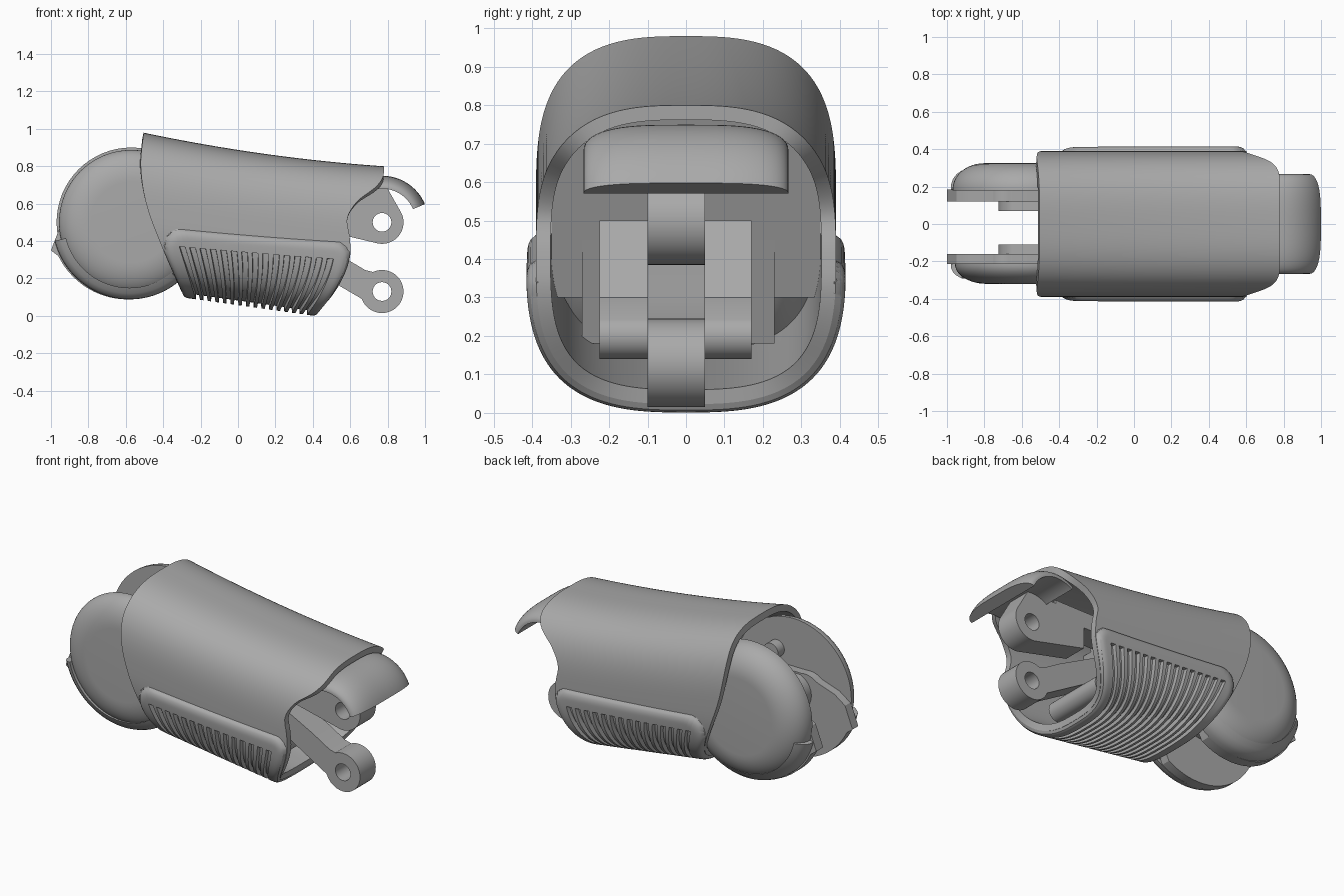
import bpy, bmesh, math

cube = bpy.data.objects.get("Cube")
if cube:
    bpy.data.objects.remove(cube, do_unlink=True)

grey = bpy.data.materials.new("plain grey")
grey.use_nodes = True
grey.diffuse_color = (0.4, 0.4, 0.4, 1)
grey.node_tree.nodes["Principled BSDF"].inputs["Base Color"].default_value = (0.4, 0.4, 0.4, 1)

WIDTH, POWER = 0.39, 2.9


def to_mesh(obj):
    """Select only this object and apply its curve or modifiers."""
    bpy.ops.object.select_all(action='DESELECT')
    obj.select_set(True)
    bpy.context.view_layer.objects.active = obj
    bpy.ops.object.convert(target='MESH')
    return bpy.context.view_layer.objects.active


def finish(obj):
    """Assign the colour and smooth everything but the sharp edges."""
    obj = to_mesh(obj)
    obj.data.materials.clear()
    obj.data.materials.append(grey)
    bpy.ops.object.shade_smooth_by_angle(angle=math.radians(32))


def grid(name, rows, wrap=False, caps=False, wall=0):
    """Skin a list of equally long point rows."""
    bm = bmesh.new()
    vs = [[bm.verts.new(p) for p in row] for row in rows]
    n = len(vs[0])
    for a, b in zip(vs, vs[1:]):
        for j in range(n if wrap else n - 1):
            k = (j + 1) % n
            bm.faces.new((a[j], a[k], b[k], b[j]))
    if caps:
        bm.faces.new(vs[0])
        bm.faces.new(vs[-1])
        bmesh.ops.recalc_face_normals(bm, faces=bm.faces)
    mesh = bpy.data.meshes.new(name)
    bm.to_mesh(mesh)
    bm.free()
    obj = bpy.data.objects.new(name, mesh)
    bpy.context.collection.objects.link(obj)
    if wall:
        solid = obj.modifiers.new("wall", 'SOLIDIFY')
        solid.thickness, solid.offset = wall, -1
    finish(obj)


def arc(cx, cz, r, a, b, n=32):
    angles = [math.radians(a + (b - a) * i / n) for i in range(n + 1)]
    return [(cx + r * math.cos(t), cz + r * math.sin(t)) for t in angles]


def plate(name, outline, y0, y1, hole=None):
    """Extrude a side profile across y, optionally with a round hole."""
    curve = bpy.data.curves.new(name, 'CURVE')
    curve.dimensions, curve.fill_mode = '2D', 'BOTH'
    curve.extrude = abs(y1 - y0) / 2
    for pts in [outline] + ([hole] if hole else []):
        spline = curve.splines.new('POLY')
        spline.points.add(len(pts) - 1)
        for p, (x, z) in zip(spline.points, pts):
            p.co = (x, z, 0, 1)
        spline.use_cyclic_u = True
    obj = bpy.data.objects.new(name, curve)
    bpy.context.collection.objects.link(obj)
    obj.rotation_euler.x = math.pi / 2
    obj.location.y = (y0 + y1) / 2
    finish(obj)


def lathe(name, cx, cz, profile, n=64):
    """Turn (radius, y) pairs around a crosswise axis."""
    rows = [[(x, y, z) for x, z in arc(cx, cz, r, 0, 360, n)[:-1]] for r, y in profile]
    grid(name, rows, wrap=True, caps=True)


def smooth_lookup(table, f):
    """Cubic interpolation through (key, value) pairs."""
    def slope(i):
        a, b = table[max(i - 1, 0)], table[min(i + 1, len(table) - 1)]
        return (b[1] - a[1]) / (b[0] - a[0])
    i = max(k for k in range(len(table) - 1) if k == 0 or table[k][0] <= f)
    (k0, v0), (k1, v1) = table[i], table[i + 1]
    h = k1 - k0
    t = (f - k0) / h
    return (v0 * (1 + 2 * t) * (1 - t) ** 2 + v1 * t * t * (3 - 2 * t)
            + h * slope(i) * t * (1 - t) ** 2 - h * slope(i + 1) * t * t * (1 - t))


# Sleeve end outlines: height fraction against x
REAR = [(0, -0.30), (0.26, -0.40), (0.54, -0.49), (0.78, -0.52), (1, -0.505)]
FRONT = [(0, 0.43), (0.13, 0.51), (0.27, 0.57), (0.4, 0.6), (0.52, 0.597), (0.64, 0.585),
         (0.76, 0.64), (0.86, 0.735), (0.93, 0.775), (1, 0.78)]


def sleeve_point(u, phi, lift=0.0):
    """Point on the rounded sleeve: u runs along it, phi around it."""
    c, s = math.cos(phi), math.sin(phi)
    r = (abs(c) ** POWER + abs(s) ** POWER) ** (-1 / POWER)
    c, s = c * r, s * r
    f = min(max(0.5 + 0.5 * s, 0), 1)
    x0, x1 = smooth_lookup(REAR, f), smooth_lookup(FRONT, f)
    x = x0 + (x1 - x0) * u
    low, high = 0.083 - 0.14 * x, 0.887 - 0.155 * x + 0.055 * x * x
    half = (high - low) / 2
    ny = math.copysign(abs(c) ** (POWER - 1), c) / WIDTH
    nz = math.copysign(abs(s) ** (POWER - 1), s) / half
    k = lift / math.hypot(ny, nz)
    return (x, WIDTH * c + ny * k, low + half * (1 + s) + nz * k)


# Sleeve shell
COUNT = 128
grid("sleeve", [[sleeve_point(i / 32, math.tau * j / COUNT) for j in range(COUNT)]
                for i in range(33)], wrap=True, wall=0.038)

# Raised grip wrapping under the sleeve, with slots
SLOTS, EDGE, SLOT_END = 15, 0.002, 0.85
pitch = (0.93 - 0.09) / SLOTS
cols = [(i / 80, False) for i in range(8)]
for i in range(SLOTS):
    a = 0.09 + pitch * (i + 0.25)
    b = a + pitch * 0.5
    cols += [(a - EDGE, False), (a, True), (b, True), (b + EDGE, False)]
cols += [(1 - i / 80, False) for i in range(5, -1, -1)]
spans = [(i / 60, i / 60 < SLOT_END) for i in range(61) if abs(i / 60 - SLOT_END) > 0.006]
spans = sorted(spans + [(SLOT_END - EDGE, True), (SLOT_END + EDGE, False)])
spans = [(-s, inside) for s, inside in reversed(spans[1:])] + spans


def grip_height(u, s):
    a, b = min(u, 1 - u), (1 - abs(s)) * 0.55
    r = 0.17 if u < 0.5 else 0.08
    d = r - math.hypot(r - a, r - b) if a < r and b < r else min(a, b)
    t = min(max(d / 0.045, 0), 1)
    return -0.004 + 0.03 * math.sqrt(1 - (1 - t) ** 2)


rows = []
for u, in_slot in cols:
    drop = 1 - 2 * (0.405 + 0.08 * u)
    reach = math.pi / 2 - math.atan2(drop, (1 - drop ** POWER) ** (1 / POWER))
    rows.append([sleeve_point(u, -math.pi / 2 + s * reach,
                              0.001 if in_slot and inside else grip_height(u, s))
                 for s, inside in spans])
grid("ribbed_grip", rows)

# Curved hood over the upper lug
rows = []
for i in range(33):
    a = -math.cos(math.pi * i / 32)
    outer = 0.185 + 0.064 * math.sqrt(max(0, 1 - abs(a) ** 3.5))
    loop = arc(0.77, 0.5, outer, 23, 125) + arc(0.77, 0.5, 0.18, 125, 23)
    rows.append([(x, 0.266 * a, z) for x, z in loop])
grid("hood", rows, wrap=True, caps=True)

# Pierced lugs at the front
plate("upper_lug", arc(0.77, 0.5, 0.115, -105, 25) + [(0.8, 0.68), (0.4, 0.68), (0.4, 0.47)],
      -0.1, 0.05, arc(0.77, 0.5, 0.05, 0, 360)[:-1])
plate("lower_lug", arc(0.77, 0.13, 0.115, -160, 115)
      + [(0.68, 0.245), (0.57, 0.31), (0.3, 0.45), (0.2, 0.36), (0.56, 0.15)],
      -0.1, 0.05, arc(0.77, 0.13, 0.05, 0, 360)[:-1])

# Inner structure
plate("core_block", [(-0.2, 0.14)] + arc(0.36, 0.2, 0.06, -90, 45, 12)
      + [(0.3, 0.3), (0.22, 0.5), (-0.2, 0.5)], -0.225, 0.17)
plate("lower_bulkhead", [(-0.15, 0.18), (-0.1, 0.18), (0, 0.45), (-0.05, 0.45)], -0.27, 0.23)
plate("upper_bulkhead", [(-0.11, 0.3), (-0.06, 0.3), (0.09, 0.7), (0.04, 0.7)], -0.35, 0.35)
plate("top_bulkhead", [(0.04, 0.7), (0.09, 0.7), (0.12, 0.78), (0.07, 0.78)], -0.26, 0.26)
plate("hood_support", [(0.06, 0.6), (0.6, 0.6), (0.6, 0.7), (0.06, 0.7)], -0.1, 0.05)

# Joint pods, one on each side
for side, sgn, radius, out, flange_out, flange_in, link_in in (
        ("left", 1, 0.4, 0.325, 0.185, 0.12, 0.07),
        ("right", -1, 0.387, 0.32, 0.215, 0.16, 0.11)):
    depth = out - flange_out
    curve = [(radius - 0.17 + 0.17 * math.cos(t), sgn * (flange_out + depth * math.sin(t)))
             for t in (math.pi / 2 * i / 12 for i in range(13))]
    lathe(side + "_pod", -0.57, 0.5, [(radius, sgn * (flange_out - 0.005))] + curve)
    # Lower flange reaching back from the hinge
    plate(side + "_flange", arc(-0.59, 0.5, 0.412, 206, 300)
          + [(-0.3, 0.3), (-0.3, 0.55), (-0.45, 0.6)] + arc(-0.68, 0.48, 0.12, 80, 130, 10)
          + [(-0.88, 0.53), (-0.95, 0.48), (-1, 0.35)], sgn * flange_in, sgn * flange_out)
    # Curved lip hugging the lower edge of the pod
    section = [(0.35, 0), (0.412, 0), (0.41, 0.2), (0.4, 0.4), (0.38, 0.58), (0.35, 0.73)]
    rails = [arc(-0.58, 0.5, r, 194, 310) for r, k in section]
    rows = [[(x, sgn * (flange_out + depth * k), z) for (x, z), (r, k) in zip(ring, section)]
            for ring in zip(*rails)]
    grid(side + "_lip", rows, wrap=True, caps=True)
    plate(side + "_link", arc(-0.61, 0.48, 0.115, 110, 290) + [(-0.1, 0.36), (-0.1, 0.6)],
          sgn * link_in, sgn * flange_in)
    lathe(side + "_hinge_pin", -0.46, 0.68,
          [(0.05, sgn * (flange_in - 0.01)), (0.05, sgn * flange_out)], 32)
